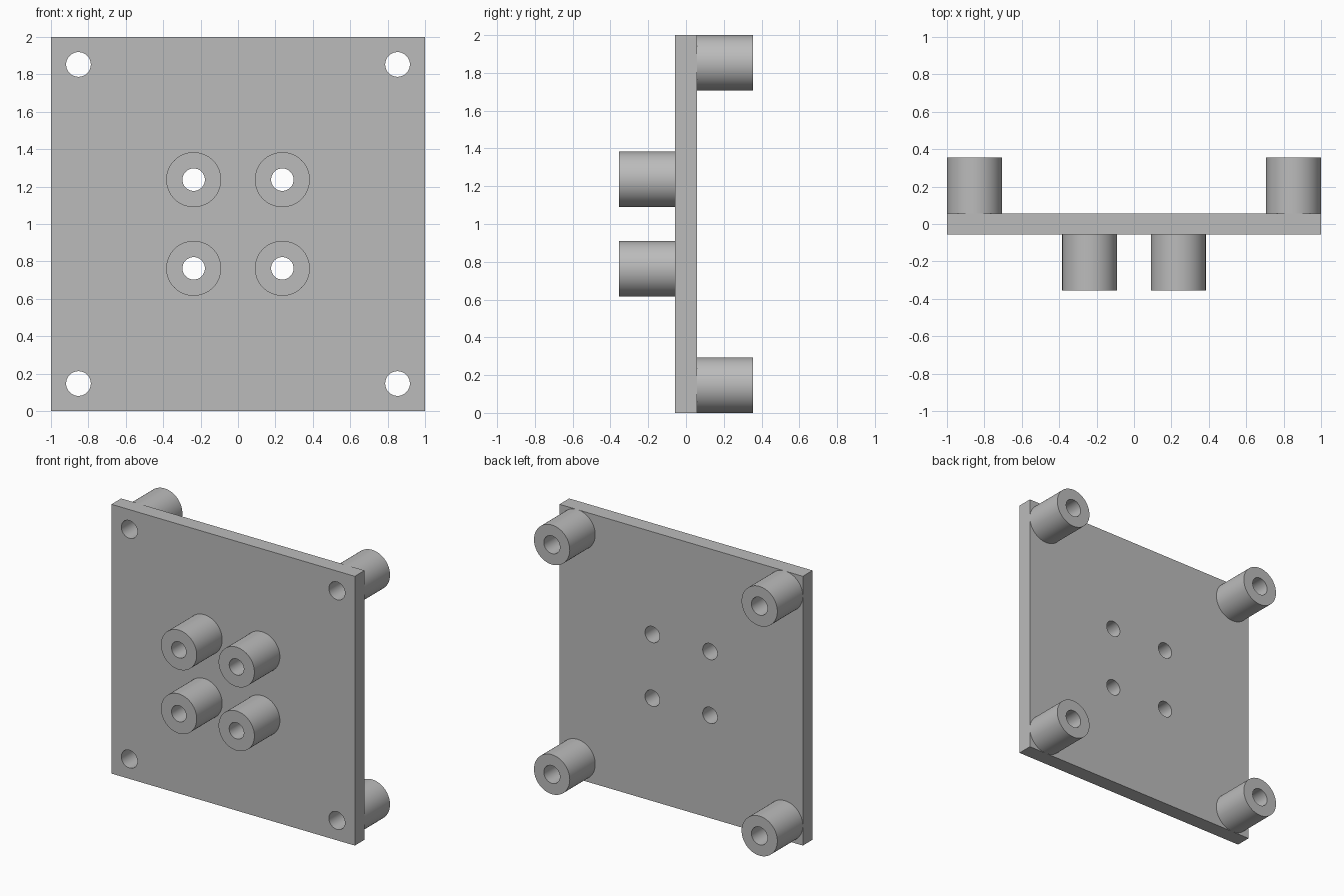
import bpy
import math

cube = bpy.data.objects.get("Cube")
if cube:
    bpy.data.objects.remove(cube, do_unlink=True)

PLATE_Y = 0.057      # half thickness of the plate
POST_END = 0.356     # reach of the posts from the middle plane
POST_R = 0.147

grey = bpy.data.materials.new("plain grey")
grey.use_nodes = True
colour = (0.5, 0.5, 0.5, 1)
grey.diffuse_color = colour
grey.node_tree.nodes["Principled BSDF"].inputs["Base Color"].default_value = colour


def rod(name, x, z, radius, y0, y1):
    """Cylinder lying along y between y0 and y1."""
    bpy.ops.mesh.primitive_cylinder_add(
        vertices=64, radius=radius, depth=abs(y1 - y0),
        location=(x, (y0 + y1) / 2, z), rotation=(math.pi / 2, 0, 0))
    obj = bpy.context.object
    obj.name = name
    return obj


def drill(obj, cutters):
    """Cut each bore through the part, apply, and shade the curved walls."""
    bpy.ops.object.select_all(action='DESELECT')
    bpy.context.view_layer.objects.active = obj
    obj.select_set(True)
    for cutter in cutters:
        mod = obj.modifiers.new("bore", 'BOOLEAN')
        mod.operation = 'DIFFERENCE'
        mod.solver = 'EXACT'
        mod.object = cutter
        bpy.ops.object.modifier_apply(modifier=mod.name)
    obj.data.materials.clear()
    obj.data.materials.append(grey)
    bpy.ops.object.shade_smooth_by_angle(angle=math.radians(30))


# Square plate
bpy.ops.mesh.primitive_cube_add(size=2, location=(0, 0, 1))
plate = bpy.context.object
plate.name = "plate"
plate.scale = (1, PLATE_Y, 1)
bpy.ops.object.transform_apply(location=False, rotation=False, scale=True)

# Hollow posts: four at the back corners, four around the front centre
bores = []
for kind, offset, side, bore_r in (("corner_post", 1 - POST_R, 1, 0.066),
                                   ("centre_post", 0.237, -1, 0.06)):
    for sx, across in ((1, "left"), (-1, "right")):
        for sz, level in ((1, "upper"), (-1, "lower")):
            x, z = sx * offset, 1 + sz * offset
            post = rod(f"{kind}_{level}_{across}", x, z, POST_R,
                       side * PLATE_Y, side * POST_END)
            bore = rod("bore_cutter", x, z, bore_r, -0.5, 0.5)
            bore.hide_render = True
            drill(post, [bore])
            bores.append(bore)

drill(plate, bores)
for bore in bores:
    bpy.data.objects.remove(bore, do_unlink=True)
